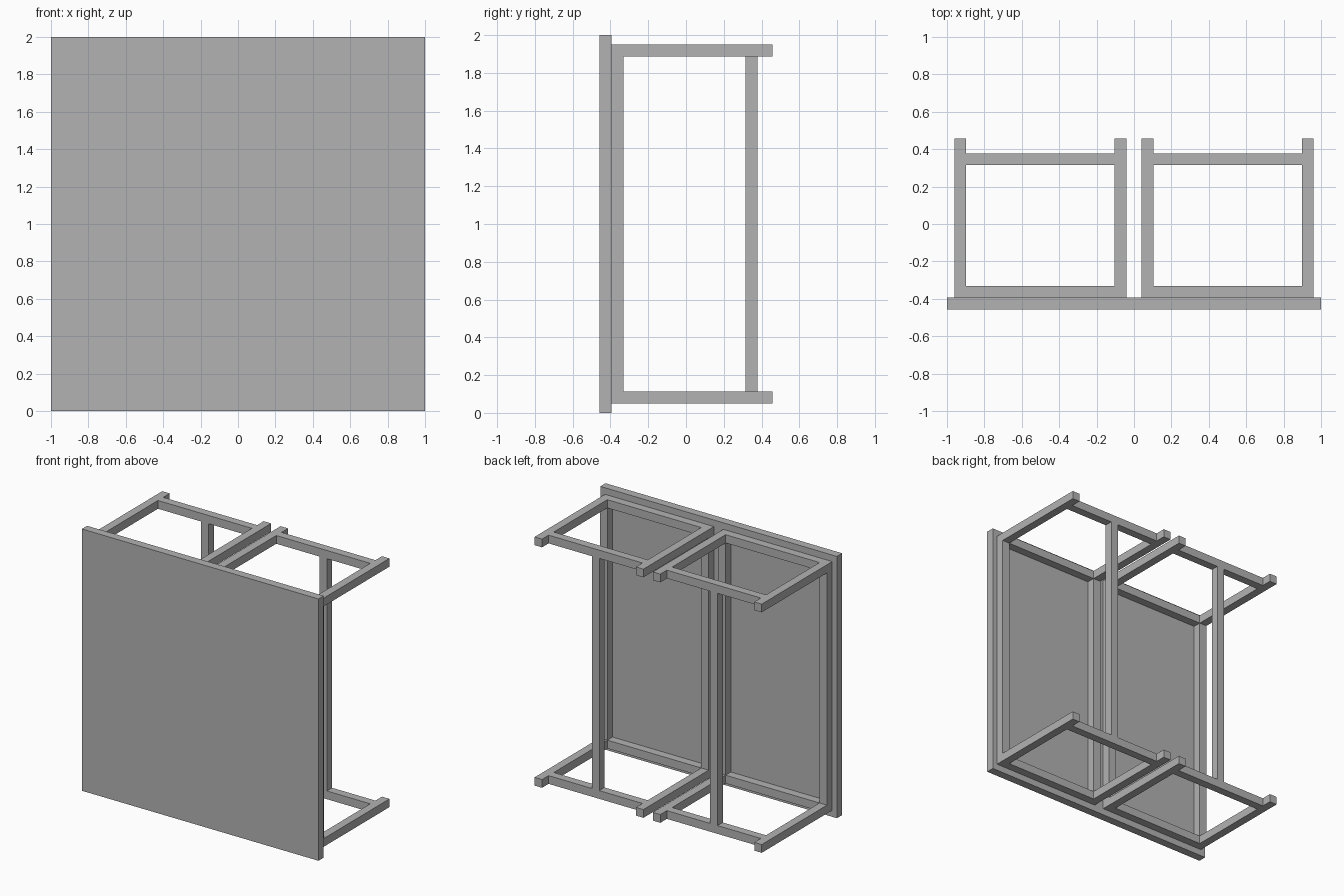
import bpy
import bmesh
from mathutils import Matrix, Vector

cube = bpy.data.objects.get("Cube")
if cube:
    bpy.data.objects.remove(cube, do_unlink=True)

GREY = (0.45, 0.45, 0.45, 1)
mat = bpy.data.materials.new("plain grey")
mat.use_nodes = True
mat.diffuse_color = GREY
mat.node_tree.nodes["Principled BSDF"].inputs["Base Color"].default_value = GREY

T = 0.063                      # timber thickness
FRONT, BACK = -0.457, 0.457    # overall depth
FACE = FRONT + T               # back of the panel
LOW, HIGH = 0.05, 1.95         # bottom and top of the frames
INNER, OUTER = 0.04, 0.96      # sides of one frame
CROSS = 0.315                  # front of the rear crossbar


def box(name, lo, hi):
    """Box between two opposite corners."""
    lo, hi = Vector(lo), Vector(hi)
    bm = bmesh.new()
    bmesh.ops.create_cube(bm, size=1, matrix=Matrix.Diagonal((*(hi - lo), 1)))
    mesh = bpy.data.meshes.new(name)
    bm.to_mesh(mesh)
    bm.free()
    mesh.materials.append(mat)
    obj = bpy.data.objects.new(name, mesh)
    obj.location = (lo + hi) / 2
    bpy.context.collection.objects.link(obj)


def bar(name, side, x0, x1, y0, y1, z0, z1):
    """Frame member given for the left frame, flipped for the right one."""
    xs = sorted((side * x0, side * x1))
    box(name, (xs[0], y0, z0), (xs[1], y1, z1))


# Front panel
box("front_panel", (-1, FRONT, 0), (1, FACE, 2))

for label, side in (("left", 1), ("right", -1)):
    # Horizontal frames at the bottom and top
    for level, z in (("bottom", LOW), ("top", HIGH - T)):
        for edge, x in (("inner", INNER), ("outer", OUTER - T)):
            bar(f"{label}_{level}_{edge}_rail", side, x, x + T, FACE, BACK, z, z + T)
        for place, y in (("front", FACE), ("rear", CROSS)):
            bar(f"{label}_{level}_{place}_crossbar", side,
                INNER + T, OUTER - T, y, y + T, z, z + T)
    # Uprights against the panel
    for edge, x in (("inner", INNER), ("outer", OUTER - T)):
        bar(f"{label}_{edge}_upright", side, x, x + T, FACE, FACE + T, LOW + T, HIGH - T)
    # Single rear post in the middle of the frame
    mid = (INNER + OUTER) / 2
    bar(f"{label}_rear_post", side, mid - T / 2, mid + T / 2,
        CROSS, CROSS + T, LOW + T, HIGH - T)
